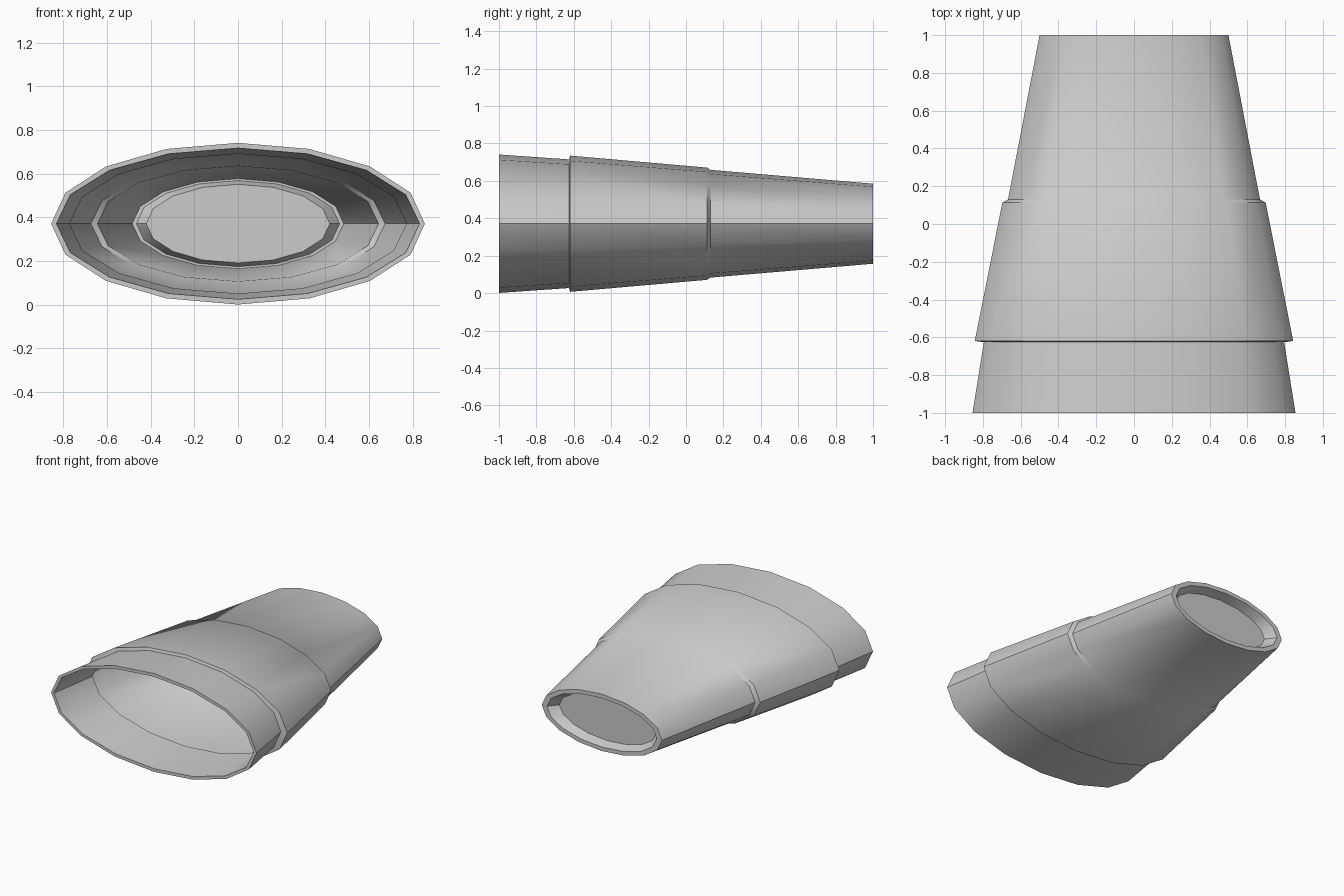
import bpy, bmesh
from math import cos, sin, tau, radians

cube = bpy.data.objects.get("Cube")
if cube:
    bpy.data.objects.remove(cube)

SIDES = 16
CENTRE_Z = 0.371
WALL = 0.024

grey = bpy.data.materials.new("plain grey")
grey.use_nodes = True
grey.diffuse_color = (0.6, 0.6, 0.6, 1)
grey.node_tree.nodes["Principled BSDF"].inputs["Base Color"].default_value = (0.6, 0.6, 0.6, 1)

# Stepped taper, front to back: (y, half width, half height)
outer = [(-1, 0.855, 0.37), (-0.626, 0.795, 0.344), (-0.619, 0.843, 0.364),
         (0.113, 0.697, 0.3), (0.13, 0.667, 0.288), (1, 0.5, 0.214)]
# Back rim and the recessed outer face of the end cap
recess = [(1, 0.457, 0.184), (0.93, 0.402, 0.163)]
# Inner face of the end cap, then the inside wall back to the mouth
cup = [(0.91, 0.42, 0.18), (0.97, 0.465, 0.197), (0.97, 0.484, 0.206)]
inside = [(y, rx - WALL, rz - WALL) for y, rx, rz in reversed(outer[:-1])]
profile = recess[::-1] + outer[::-1] + inside[::-1] + cup[::-1]

# Sweep the profile around an elliptical section
bm = bmesh.new()
rings = []
for y, rx, rz in profile:
    rings.append([bm.verts.new((rx * cos(tau * i / SIDES), y,
                                CENTRE_Z + rz * sin(tau * i / SIDES)))
                  for i in range(SIDES)])
for a, b in zip(rings, rings[1:]):
    for i in range(SIDES):
        j = (i + 1) % SIDES
        bm.faces.new((a[i], a[j], b[j], b[i]))
# Both faces of the end cap
bm.faces.new(rings[0])
bm.faces.new(rings[-1][::-1])
bmesh.ops.recalc_face_normals(bm, faces=bm.faces[:])

mesh = bpy.data.meshes.new("tapered_sleeve")
bm.to_mesh(mesh)
bm.free()
mesh.materials.append(grey)
sleeve = bpy.data.objects.new("tapered_sleeve", mesh)
bpy.context.collection.objects.link(sleeve)

# Smooth the curved walls, keeping the side creases and steps sharp
bpy.ops.object.select_all(action="DESELECT")
sleeve.select_set(True)
bpy.context.view_layer.objects.active = sleeve
bpy.ops.object.shade_smooth_by_angle(angle=radians(40))
